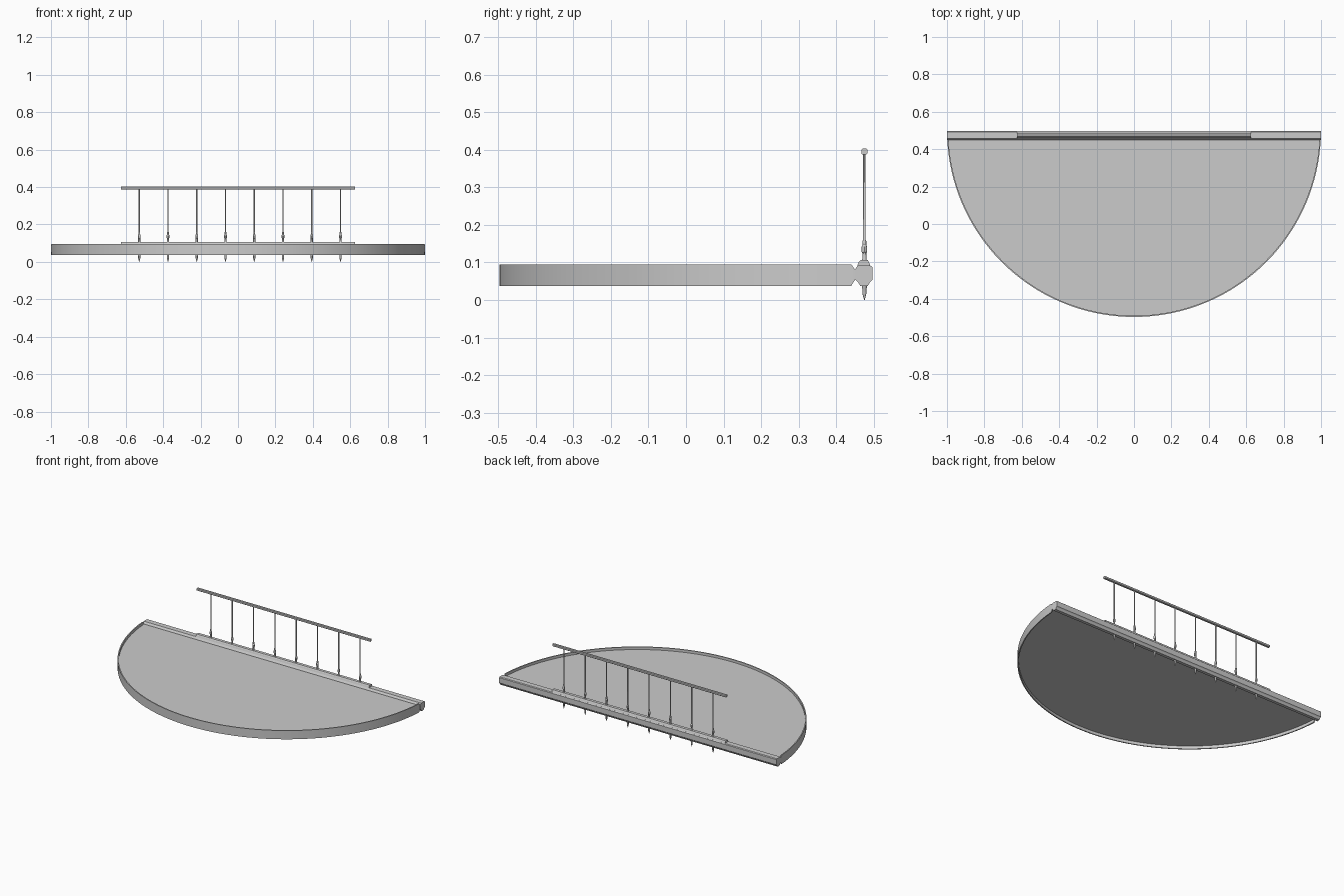
import bpy, bmesh, math

if "Cube" in bpy.data.objects:
    bpy.data.objects.remove(bpy.data.objects["Cube"])

POST_Y = 0.475
CENTRE_Y = 0.503   # centre of the half disc


def finish(name, bm, smooth=True):
    bmesh.ops.recalc_face_normals(bm, faces=bm.faces)
    me = bpy.data.meshes.new(name)
    bm.to_mesh(me)
    bm.free()
    ob = bpy.data.objects.new(name, me)
    bpy.context.collection.objects.link(ob)
    if smooth:
        bpy.ops.object.select_all(action='DESELECT')
        ob.select_set(True)
        bpy.context.view_layer.objects.active = ob
        bpy.ops.object.shade_smooth_by_angle(angle=math.radians(30))
    return ob


def skin(bm, rings, cap=True):
    """Join a row of closed vertex rings with quads."""
    n = len(rings[0])
    for a, b in zip(rings, rings[1:]):
        for i in range(n):
            j = (i + 1) % n
            bm.faces.new((a[i], a[j], b[j], b[i]))
    if cap:
        bm.faces.new(rings[0])
        bm.faces.new(rings[-1])


def bar(name, profile, half):
    """Extrude a (y, z) profile along x."""
    bm = bmesh.new()
    skin(bm, [[bm.verts.new((x, y, z)) for y, z in profile] for x in (-half, half)])
    return finish(name, bm, smooth=False)


def arc(radius, y_end, n=72):
    """Points of the half circle, from right end to left end."""
    a0 = math.asin((CENTRE_Y - y_end) / radius)
    return [(radius * math.cos(a), CENTRE_Y - radius * math.sin(a))
            for a in (a0 + (math.pi - 2 * a0) * i / n for i in range(n + 1))]


# Half-round deck, recessed inside its rim
bm = bmesh.new()
pts = arc(0.996, 0.452)
skin(bm, [[bm.verts.new((x, y, z)) for x, y in pts] for z in (0.057, 0.078)])
finish("deck", bm)

# Thin rim round the deck, tapering where it meets the back beam
bm = bmesh.new()
outer, inner = arc(1.0, 0.44), arc(0.993, 0.44)
rows = [(o, i, 0.038, 0.095) for o, i in zip(outer, inner)]
tip = ((0.9985, 0.451), (0.993, 0.451), 0.055, 0.08)
left_tip = ((-0.9985, 0.451), (-0.993, 0.451), 0.055, 0.08)
rings = [[bm.verts.new((*o, lo)), bm.verts.new((*o, hi)),
          bm.verts.new((*i, hi)), bm.verts.new((*i, lo))]
         for o, i, lo, hi in [tip] + rows + [left_tip]]
skin(bm, rings)
finish("deck_rim", bm)

# Straight back beam with chamfered edges
bar("back_beam", [(0.449, 0.08), (0.457, 0.092), (0.491, 0.092), (0.496, 0.088),
                  (0.496, 0.054), (0.491, 0.049), (0.484, 0.038), (0.464, 0.038),
                  (0.457, 0.049), (0.449, 0.056)], 1.0)

# Raised kerb under the railing
bar("kerb", [(0.456, 0.091), (0.491, 0.091), (0.487, 0.101), (0.484, 0.106),
             (0.464, 0.106), (0.460, 0.101)], 0.625)

# Handrail with bevelled edges
w, h, c, z = 0.008, 0.008, 0.003, 0.395
bar("handrail", [(POST_Y + y, z + dz) for y, dz in (
    (-w, -h + c), (-w + c, -h), (w - c, -h), (w, -h + c),
    (w, h - c), (w - c, h), (-w + c, h), (-w, h - c))], 0.625)

# Turned posts with a collar above the kerb and a pointed end below the beam
profile = [(0.0008, 0.0), (0.004, 0.012), (0.0055, 0.018), (0.0055, 0.03),
           (0.0065, 0.032), (0.0065, 0.105), (0.0055, 0.108), (0.0055, 0.125),
           (0.0075, 0.128), (0.0075, 0.142), (0.005, 0.146), (0.005, 0.157),
           (0.0035, 0.16), (0.0035, 0.39)]
for k in range(8):
    x0 = -0.528 + k * 0.1537
    bm = bmesh.new()
    skin(bm, [[bm.verts.new((x0 + r * math.cos(t * math.tau / 12),
                             POST_Y + r * math.sin(t * math.tau / 12), z))
               for t in range(12)] for r, z in profile])
    finish(f"railing_post_{k + 1}", bm)
